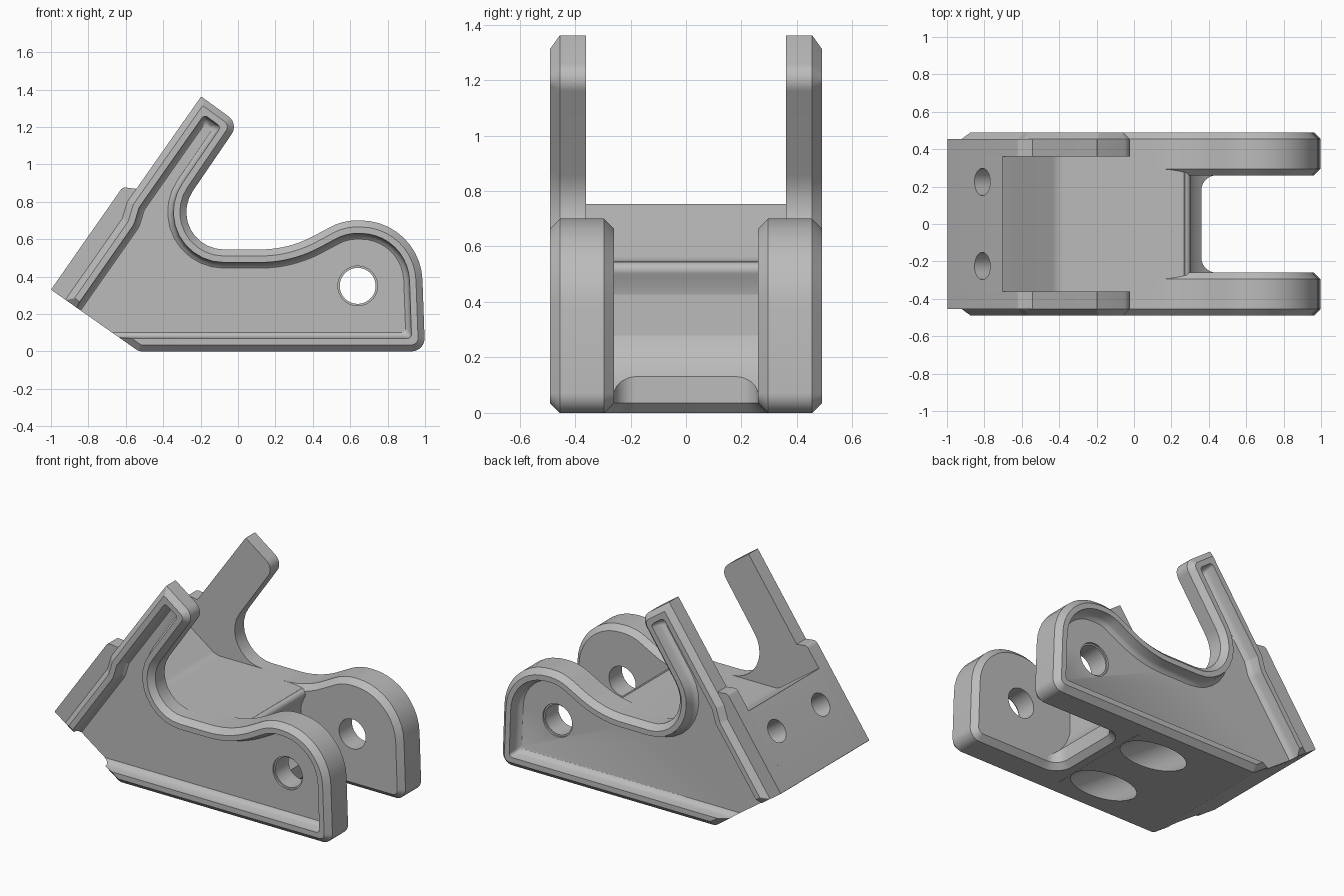
import bpy, bmesh, math
from mathutils import Vector, Matrix

cube = bpy.data.objects.get("Cube")
if cube:
    bpy.data.objects.remove(cube, do_unlink=True)

grey = bpy.data.materials.new("plain_grey")
grey.use_nodes = True
grey.diffuse_color = (0.5, 0.5, 0.5, 1)
bsdf = next(n for n in grey.node_tree.nodes if n.type == 'BSDF_PRINCIPLED')
bsdf.inputs["Base Color"].default_value = (0.5, 0.5, 0.5, 1)


def rounded(corners, offset=0.0, last=None, min_r=0.004, steps=10):
    """Counter-clockwise polygon of (a, b, radius), inset by offset, with arcs at corners.
    The closing edge may have its own inset, given as last."""
    n = len(corners)
    pts = [Vector(c[:2]) for c in corners]
    dirs = [(pts[(i + 1) % n] - pts[i]).normalized() for i in range(n)]
    insets = [offset] * n
    if last is not None:
        insets[-1] = last
    loop = []
    for i in range(n):
        d0, d1 = dirs[i - 1], dirs[i]
        n0 = Vector((-d0.y, d0.x))
        cross = d0.x * d1.y - d0.y * d1.x
        # corner where the two inset edges meet
        p = pts[i] + (d1 * insets[i - 1] - d0 * insets[i]) / cross
        turn = math.atan2(cross, d0.dot(d1))
        side = 1 if turn > 0 else -1
        r = max(corners[i][2] - side * offset, min_r)
        centre = p - d0 * (r * math.tan(abs(turn) / 2)) + n0 * (r * side)
        for k in range(steps + 1):
            spoke = -n0 * (r * side)
            spoke.rotate(Matrix.Rotation(turn * k / steps, 2))
            loop.append(centre + spoke)
    return loop


def finish(name, bm):
    bmesh.ops.recalc_face_normals(bm, faces=bm.faces)
    mesh = bpy.data.meshes.new(name)
    bm.to_mesh(mesh)
    bm.free()
    mesh.materials.append(grey)
    obj = bpy.data.objects.new(name, mesh)
    bpy.context.collection.objects.link(obj)
    return obj


def loft(name, sections, place):
    """Skin a stack of (loop, height) sections and cap both ends."""
    bm = bmesh.new()
    rings = [[bm.verts.new(place(p.x, p.y, h)) for p in loop] for loop, h in sections]
    for a, b in zip(rings, rings[1:]):
        for i in range(len(a)):
            j = (i + 1) % len(a)
            bm.faces.new((a[i], a[j], b[j], b[i]))
    bm.faces.new(rings[0])
    bm.faces.new(rings[-1])
    return finish(name, bm)


def rod(name, start, end, radius):
    """Cylinder between two points."""
    start, end = Vector(start), Vector(end)
    axis = end - start
    bm = bmesh.new()
    bmesh.ops.create_cone(bm, cap_ends=True, segments=48, radius1=radius, radius2=radius,
                          depth=axis.length)
    turn = axis.to_track_quat('Z', 'Y').to_matrix().to_4x4()
    bmesh.ops.transform(bm, matrix=Matrix.Translation((start + end) / 2) @ turn, verts=bm.verts)
    return finish(name, bm)


def combine(obj, other, operation):
    """Boolean the other object into obj and discard it."""
    mod = obj.modifiers.new("combine", 'BOOLEAN')
    mod.operation, mod.solver, mod.object = operation, 'EXACT', other
    bpy.context.view_layer.objects.active = obj
    bpy.ops.object.modifier_apply(modifier=mod.name)
    bpy.data.objects.remove(other, do_unlink=True)


def cut(obj, cutter):
    combine(obj, cutter, 'DIFFERENCE')


def side_place(s):
    return lambda a, b, h: (a, s * h, b)


CHAMFER = 0.035
FLOOR = 0.545

# Profile of the front lug, shared by the cheek
hump = [(1.0, 0, 0.07), (0.975, 0.70, 0.33), (0.56, 0.70, 0.3), (0.27, FLOOR, 0.6)]
cheek_line = [(-0.53, 0, 0.05)] + hump + [
    (-0.455, FLOOR, 0.2), (0.004, 1.217, 0.07), (-0.197, 1.363, 0),
    (-0.592, 0.80, 0.03), (-0.619, 0.71, 0.03), (-0.923, 0.276, 0)]
lug_line = [(0.27, 0, 0)] + hump + [(0.1, FLOOR, 0)]
rail_line = [(-1, 0.33, 0), (-0.9, 0.26, 0), (-0.53, 0.79, 0),
             (-0.535, 0.868, 0), (-0.617, 0.878, 0.03)]

# Solid core between the cheeks
core_line = [(-1, 0.33, 0), (-0.53, 0, 0.05), (0.27, 0, 0), (0.27, FLOOR, 0),
             (-0.41, FLOOR, 0.1), (-0.703, 0.755, 0)]
body = loft("clamp_body", [(rounded(core_line), -0.36), (rounded(core_line), 0.36)],
            side_place(1))

# Bolt holes square to the mounting face, with wide bores from below
into = Vector((0.818, 0, -0.575))
for s in (1, -1):
    mouth = Vector((-0.81, s * 0.225, 0.60))
    cut(body, rod("bolt_cutter", mouth - into * 0.2, mouth + into * 0.6, 0.073))
    cut(body, rod("bore_cutter", mouth + into * 0.42, mouth + into * 1.5, 0.13))

# Web closing the fork, hollowed around the pin, with a rounded slot
web_line = [(0.27, 0, 0), (0.5, 0, 0), (0.5, 0.035, 0), (0.44, 0.065, 0),
            (0.185, 0.27, 0.3), (0.32, FLOOR, 0.03), (0.27, FLOOR, 0)]
web = loft("front_web", [(rounded(web_line), -0.295), (rounded(web_line), 0.295)], side_place(1))
slot_line = [(0.36, -0.26, 0.08), (0.8, -0.26, 0.08), (0.8, 0.26, 0.08), (0.36, 0.26, 0.08)]
slot = [(rounded(slot_line, d), h) for d, h in ((-0.045, -0.01), (0, CHAMFER), (0, 0.7))]
cut(web, loft("slot_cutter", slot, lambda a, b, h: (a, b, h)))
combine(body, web, 'UNION')

for s in (1, -1):
    place = side_place(s)
    # Side cheek with arm, chamfered outside
    cheek = loft("cheek", [
        (rounded(cheek_line), 0.36), (rounded(cheek_line), 0.49 - CHAMFER),
        (rounded(cheek_line, CHAMFER), 0.49)], place)
    # Deep side panel, open at the lower rear edge
    recess = [(rounded(cheek_line, d, last=-0.1, min_r=0.022), h)
              for d, h in ((0.1, 0.405), (0.084, 0.417), (0.076, 0.435), (0.068, 0.5))]
    cut(cheek, loft("panel_cutter", recess, place))
    # Fork lug, chamfered inside
    lug = loft("lug", [
        (rounded(lug_line, CHAMFER), 0.26), (rounded(lug_line), 0.26 + CHAMFER),
        (rounded(lug_line), 0.36)], place)
    # Raised rail beside the mounting face
    rail = loft("rail", [(rounded(rail_line), 0.36), (rounded(rail_line), 0.455)], place)
    for part in (rail, cheek, lug):
        combine(body, part, 'UNION')

# Pin hole through both lugs, relieved at the outer rims
cut(body, rod("pin_cutter", (0.64, -0.6, 0.35), (0.64, 0.6, 0.35), 0.096))
for s in (1, -1):
    cut(body, rod("rim_cutter", (0.64, s * 0.393, 0.35), (0.64, s * 0.6, 0.35), 0.106))

# Smooth shading with sharp edges kept
bpy.ops.object.select_all(action='DESELECT')
body.select_set(True)
bpy.context.view_layer.objects.active = body
bpy.ops.object.shade_smooth_by_angle(angle=math.radians(30))
